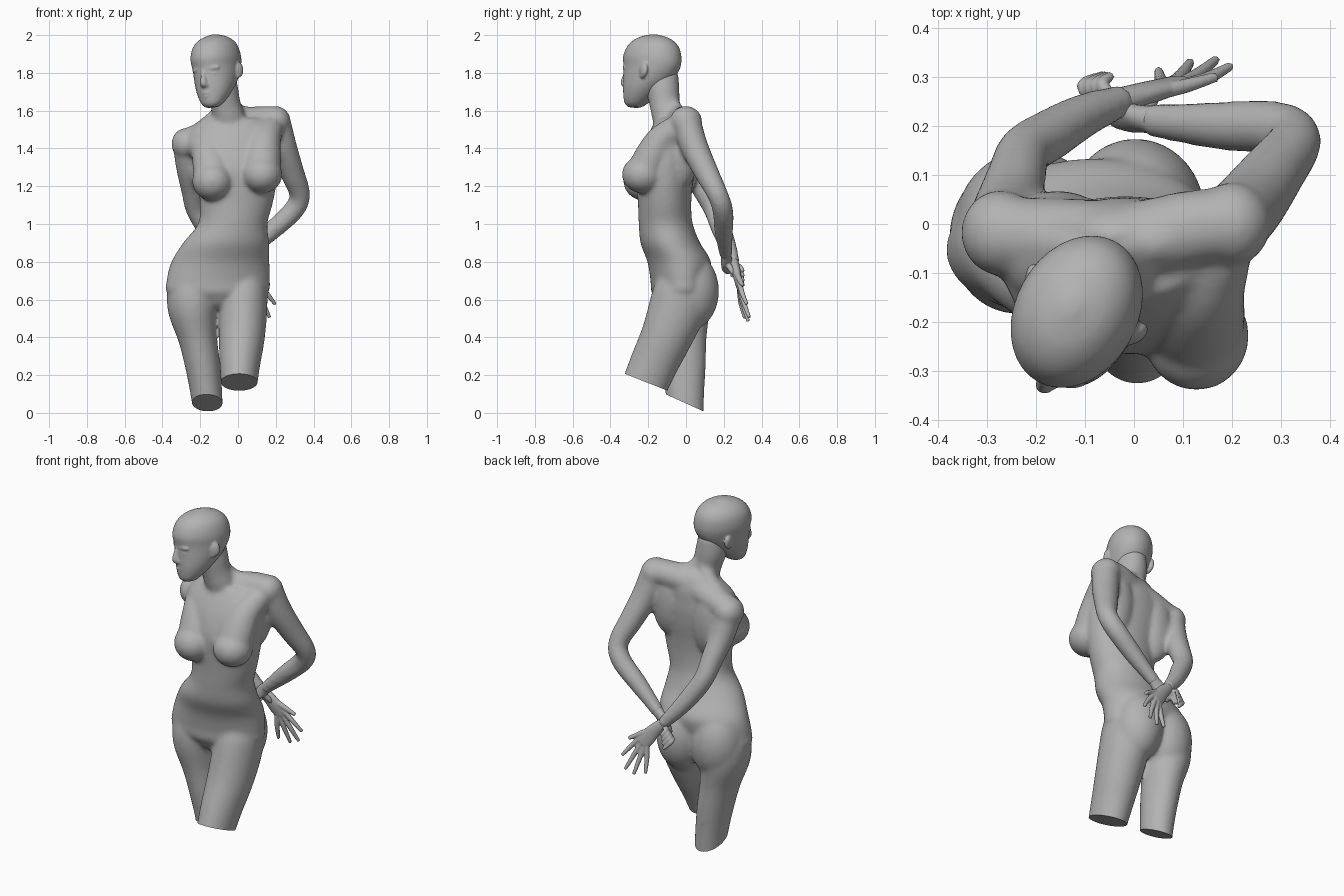
import bpy, bmesh, math
from mathutils import Vector, Matrix

cube = bpy.data.objects.get("Cube")
if cube:
    bpy.data.objects.remove(cube)

clay = bpy.data.materials.new("grey_clay")
clay.use_nodes = True
clay.diffuse_color = (0.45, 0.45, 0.45, 1)
clay.node_tree.nodes["Principled BSDF"].inputs["Base Color"].default_value = (0.45, 0.45, 0.45, 1)


def spline(keys, steps=5):
    """Catmull-Rom interpolation of tuples of numbers."""
    out = []
    for i in range(len(keys) - 1):
        p0, p1, p2 = keys[max(i - 1, 0)], keys[i], keys[i + 1]
        p3 = keys[min(i + 2, len(keys) - 1)]
        for s in range(steps):
            t = s / steps
            out.append([0.5 * (2 * b + (c - a) * t + (2 * a - 5 * b + 4 * c - d) * t * t
                               + (3 * b - a - 3 * c + d) * t ** 3)
                        for a, b, c, d in zip(p0, p1, p2, p3)])
    return out + [list(keys[-1])]


def loft(bm, keys, upright=False, side=(1, 0, 0), n=28):
    """Skin elliptical rings (x, y, z, half width, half depth, yaw) along a path."""
    keys = [tuple(k) + (k[3],) * (len(k) == 4) for k in keys]
    keys = [k + (0.0,) * (6 - len(k)) for k in keys]
    rows = spline(keys)
    rings = []
    for i, (x, y, z, a, b, yaw) in enumerate(rows):
        if upright:
            axis = Vector((0, 0, 1))
        else:
            axis = Vector(rows[min(i + 1, len(rows) - 1)][:3]) - Vector(rows[max(i - 1, 0)][:3])
            axis.normalize()
        u = Matrix.Rotation(yaw, 3, 'Z') @ Vector(side)
        u = (u - axis * u.dot(axis)).normalized()
        v = axis.cross(u)
        rings.append([bm.verts.new(Vector((x, y, z)) + u * a * math.cos(q) + v * b * math.sin(q))
                      for q in (2 * math.pi * j / n for j in range(n))])
    for r, s in zip(rings, rings[1:]):
        for j in range(n):
            k = (j + 1) % n
            bm.faces.new((r[j], r[k], s[k], s[j]))
    bm.faces.new(rings[0][::-1])
    bm.faces.new(rings[-1])


def blob(bm, c, r, yaw=0.0):
    """Ellipsoid."""
    m = Matrix.Translation(c) @ Matrix.Rotation(yaw, 4, 'Z') @ Matrix.Diagonal((*r, 1))
    bmesh.ops.create_uvsphere(bm, u_segments=28, v_segments=18, radius=1, matrix=m)


def finish(name, bm, voxel, smooth):
    """Fuse overlapping parts into one smooth skin."""
    bmesh.ops.recalc_face_normals(bm, faces=bm.faces)
    me = bpy.data.meshes.new(name)
    bm.to_mesh(me)
    bm.free()
    me.materials.append(clay)
    me.polygons.foreach_set("use_smooth", [True] * len(me.polygons))
    ob = bpy.data.objects.new(name, me)
    bpy.context.collection.objects.link(ob)
    rm = ob.modifiers.new("fuse", 'REMESH')
    rm.mode, rm.voxel_size, rm.use_smooth_shade = 'VOXEL', voxel, True
    sm = ob.modifiers.new("soften", 'SMOOTH')
    sm.factor, sm.iterations = 0.5, smooth
    return ob


def slice_leg(bm, is_leg, point, normal):
    """Slice one thigh off flat, cap it and keep the rim sharp."""
    verts = [v for v in bm.verts if v.co.z < .35 and is_leg(v.co)]
    geom = set(verts)
    for v in verts:
        geom.update(v.link_edges, v.link_faces)
    bmesh.ops.bisect_plane(bm, geom=list(geom), plane_co=point, plane_no=normal, clear_inner=True)
    rim = [e for e in bm.edges if e.is_boundary]
    bmesh.ops.holes_fill(bm, edges=rim, sides=0)
    for e in rim:
        e.smooth = False


# ---- Body ----
body = bmesh.new()
# torso from pelvis to collar
loft(body, [(-.11, -.025, .55, .13, .09, .1), (-.108, -.033, .63, .264, .145, .1),
            (-.105, -.034, .70, .274, .152, .1), (-.093, -.036, .80, .260, .168, .06),
            (-.063, -.083, .90, .228, .158, .02), (-.028, -.107, 1.0, .184, .143, 0),
            (-.01, -.113, 1.1, .192, .141, 0), (-.005, -.113, 1.2, .207, .148, 0),
            (-.01, -.107, 1.3, .222, .157, 0), (-.018, -.09, 1.4, .232, .147, 0),
            (-.02, -.075, 1.48, .238, .124, 0), (-.025, -.06, 1.56, .16, .09, 0)],
     upright=True, n=40)
# shoulder girdle and neck
loft(body, [(-.27, -.02, 1.43, .075, .075), (-.15, -.03, 1.475, .083, .08),
            (0, -.035, 1.525, .082, .08), (.11, -.01, 1.55, .078, .074), (.2, 0, 1.55, .075, .073)],
     side=(0, 1, 0))
loft(body, [(-.035, -.07, 1.48, .09, .085), (-.05, -.1, 1.57, .085, .08),
            (-.065, -.112, 1.63, .08, .08), (-.083, -.122, 1.71, .085, .088),
            (-.09, -.13, 1.80, .075, .088)])
# neck-to-shoulder muscles
loft(body, [(-.065, -.075, 1.64, .04), (-.12, -.05, 1.555, .05), (-.23, -.03, 1.46, .055)])
loft(body, [(-.04, -.075, 1.64, .04), (.02, -.045, 1.58, .047), (.16, -.005, 1.567, .055)])
# upper back and shoulder blades
blob(body, (.115, -.012, 1.40), (.105, .08, .21))
blob(body, (-.155, -.012, 1.34), (.105, .08, .21))
blob(body, (-.02, -.02, 1.46), (.15, .075, .15))
# chest muscles running into the bust
blob(body, (.127, -.228, 1.262), (.108, .112, .100))
loft(body, [(.175, -.05, 1.51, .068), (.14, -.13, 1.44, .088, .083),
            (.127, -.185, 1.35, .1, .092), (.125, -.215, 1.27, .1, .1)])
blob(body, (-.135, -.22, 1.226), (.108, .112, .103))
loft(body, [(-.22, -.06, 1.42, .068), (-.165, -.13, 1.39, .088, .083),
            (-.14, -.18, 1.31, .1, .092), (-.135, -.21, 1.23, .1, .1)])
# groin
blob(body, (-.115, -.095, .645), (.12, .075, .095))
# buttocks
blob(body, (.005, .025, .645), (.14, .15, .205), .12)
blob(body, (-.213, .002, .64), (.15, .15, .21), .12)
# legs
loft(body, [(.015, -.025, .78, .095, .11), (.022, -.025, .66, .13, .145),
            (.026, -.047, .55, .129, .152), (.02, -.105, .40, .122, .137),
            (.01, -.17, .26, .108, .128), (.005, -.23, .12, .094, .121), (0, -.32, -.08, .08, .11)])
loft(body, [(-.215, -.035, .78, .1, .11), (-.232, -.03, .66, .137, .148),
            (-.238, -.027, .55, .134, .154), (-.214, -.02, .40, .104, .13),
            (-.187, -.012, .25, .093, .117), (-.165, -.005, .08, .083, .101),
            (-.15, 0, -.13, .07, .09)])
# arms folded behind the back
blob(body, (.200, 0, 1.543), (.079, .086, .082))
loft(body, [(.2, 0, 1.56, .075), (.235, .04, 1.42, .074), (.284, .105, 1.28, .065),
            (.327, .168, 1.155, .055), (.292, .195, 1.07, .055), (.18, .2, .965, .050),
            (.08, .207, .875, .039), (.03, .213, .83, .035)], side=(0, 1, 0))
blob(body, (-.272, -.018, 1.425), (.081, .088, .084))
loft(body, [(-.272, -.02, 1.44, .077), (-.259, .03, 1.3, .069), (-.24, .095, 1.18, .061),
            (-.223, .147, 1.08, .055), (-.17, .182, .985, .053), (-.1, .222, .885, .045),
            (-.02, .253, .79, .033)], side=(0, 1, 0))
body_ob = finish("body", body, .01, 16)

# bake the body skin, then slice both thighs flat
skin = bpy.data.meshes.new_from_object(body_ob.evaluated_get(bpy.context.evaluated_depsgraph_get()))
body_ob.modifiers.clear()
body_ob.data = skin
cutting = bmesh.new()
cutting.from_mesh(skin)
slice_leg(cutting, lambda c: c.x - c.y > .03, (.01, -.21, .162), (0, .37, .93))
slice_leg(cutting, lambda c: c.x - c.y < .03, (-.16, 0, .05), (0, .41, .91))
cutting.to_mesh(skin)
cutting.free()

# ---- Head, shaped facing forward, then turned and tilted ----
head = bmesh.new()
loft(head, [(0, -.092, -.237, .032, .032), (0, -.083, -.215, .060, .061),
            (0, -.053, -.16, .091, .099), (0, -.022, -.10, .109, .133),
            (0, 0, -.03, .119, .156), (0, 0, .03, .124, .163),
            (0, .003, .09, .109, .141), (0, .005, .13, .072, .092),
            (0, .005, .151, .015, .02)], upright=True, n=36)
# nose
loft(head, [(0, -.143, -.035, .012, .014), (0, -.157, -.075, .014, .016),
            (0, -.163, -.108, .019, .017), (0, -.151, -.124, .02, .012)], n=16)
# lips and chin
blob(head, (0, -.142, -.160), (.032, .014, .009))
blob(head, (0, -.139, -.178), (.027, .015, .010))
blob(head, (0, -.126, -.212), (.03, .018, .018))
for s in (-1, 1):
    # brow, eyelid, nostril, ear
    blob(head, (s * .046, -.134, -.033), (.038, .014, .012), s * .35)
    blob(head, (s * .046, -.127, -.064), (.022, .016, .011), s * .35)
    blob(head, (s * .016, -.149, -.117), (.010, .014, .010))
    blob(head, (s * .122, .02, -.05), (.015, .028, .040), s * -.35)
    blob(head, (s * .116, .012, -.08), (.012, .015, .018))
turn = (Matrix.Translation((-.115, -.18, 1.853)) @ Matrix.Rotation(math.radians(-29), 4, 'Z')
        @ Matrix.Rotation(math.radians(-7), 4, 'Y'))
bmesh.ops.transform(head, matrix=turn, verts=head.verts)
finish("head", head, .006, 6)


# ---- Hands ----
def digit(bm, base, mid, tip, r=.0145):
    loft(bm, [(*base, r), (*mid, r * .95), (*tip, r * .65)], side=(0, 1, 0), n=12)


# open right hand with spread fingers
right = bmesh.new()
loft(right, [(-.03, .25, .80, .03, .028), (.02, .265, .75, .038, .024),
             (.06, .277, .70, .045, .02), (.09, .287, .66, .043, .016)], side=(.7, 0, .7), n=20)
tips = ((.197, .322, .575), (.167, .335, .505), (.115, .33, .485), (.05, .312, .50))
for i, tip in enumerate(tips):
    t = .03 - .02 * i
    base = Vector((.08 + t * .7, .283, .67 + t * .7))
    digit(right, base, base.lerp(Vector(tip), .5) + Vector((0, -.006, .004)), tip)
digit(right, (.03, .265, .755), (.10, .28, .715), (.168, .30, .675), .016)
finish("right_hand", right, .005, 2)

# left hand gripping the right wrist
left = bmesh.new()
loft(left, [(.045, .212, .845, .031, .030), (.0, .216, .80, .038, .025),
            (-.03, .228, .775, .042, .021), (-.052, .245, .755, .038, .016)], side=(.6, 0, .8), n=20)
for i in range(4):
    t = .033 - .022 * i
    base = Vector((-.046 + t * .6, .243, .758 + t * .8))
    digit(left, base, base + Vector((-.038, .038, -.008)),
          base + Vector((-.020 + .008 * i, .060, -.035 - .008 * i)))
digit(left, (.01, .22, .79), (.035, .25, .745), (.03, .285, .72), .016)
finish("left_hand", left, .005, 2)
